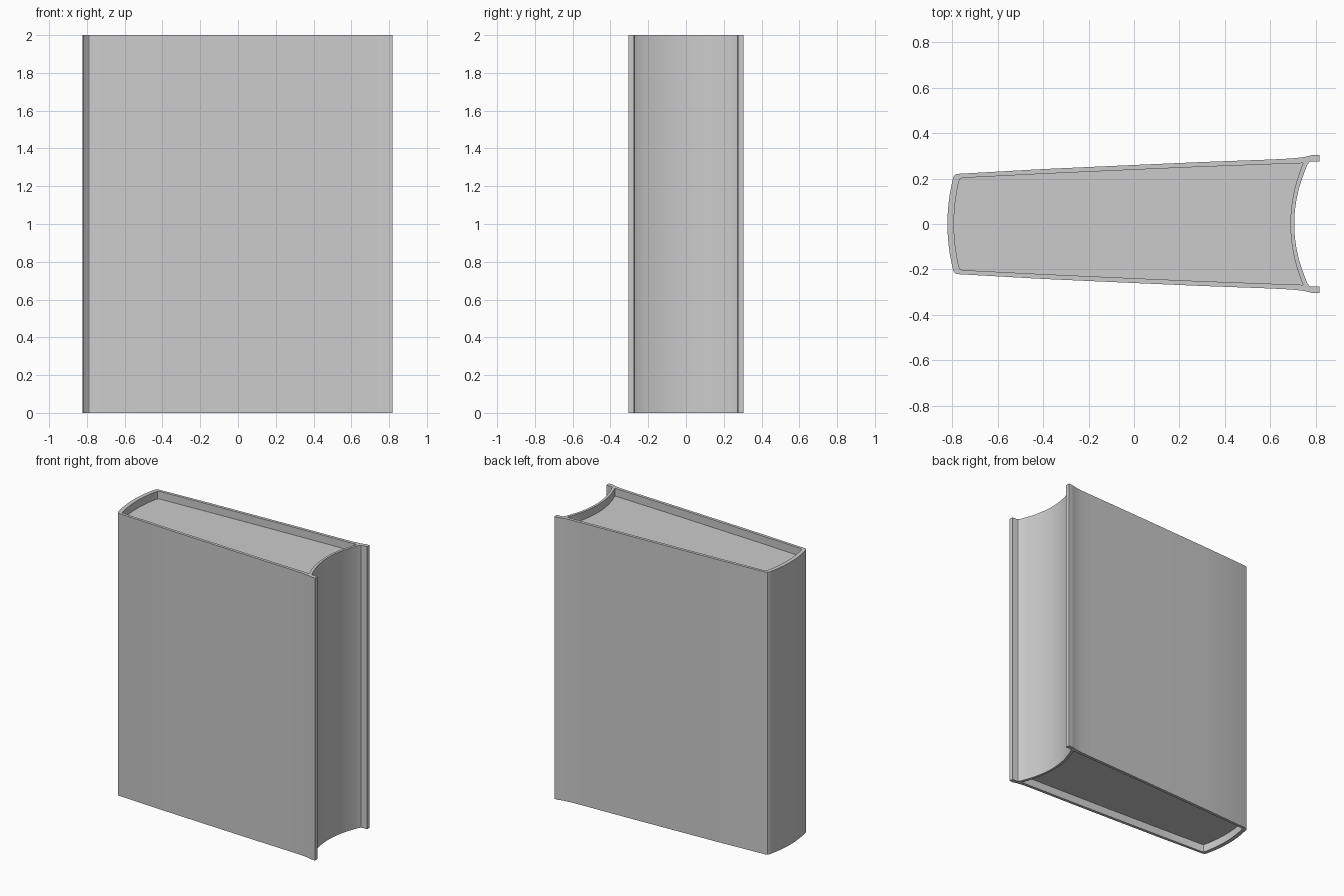
import bpy, bmesh

if "Cube" in bpy.data.objects:
    bpy.data.objects.remove(bpy.data.objects["Cube"])

HEIGHT = 2.0
RECESS = 0.055      # pages sit this far below the cover rim


def arc(x_mid, x_end, y_end, n=8):
    """Shallow curve from y = 0 out to (x_end, y_end), without the end point."""
    return [(x_mid + (x_end - x_mid) * (i / n) ** 2, y_end * i / n) for i in range(n)]


def mirrored(half):
    """Close a half outline (first and last points on y = 0) across the x axis."""
    return half + [(x, -y) for x, y in half[-2:0:-1]]


def loop(bm, points, z):
    verts = [bm.verts.new((x, y, z)) for x, y in points]
    edges = [bm.edges.new((verts[i - 1], verts[i])) for i in range(len(verts))]
    return verts, edges


def wall(bm, a, b):
    for i in range(len(a)):
        bm.faces.new((a[i - 1], a[i], b[i], b[i - 1]))


def finish(bm, name):
    mesh = bpy.data.meshes.new(name)
    bm.to_mesh(mesh)
    bm.free()
    ob = bpy.data.objects.new(name, mesh)
    bpy.context.collection.objects.link(ob)
    bpy.ops.object.select_all(action='DESELECT')
    ob.select_set(True)
    bpy.context.view_layer.objects.active = ob
    bpy.ops.object.shade_smooth_by_angle(angle=0.6)
    return ob


# Outer outline: rounded spine, tapering board, flared lip, hollow fore edge
outer = mirrored(
    arc(-0.822, -0.801, 0.185)
    + [(-0.801, 0.185), (-0.796, 0.206), (-0.789, 0.217), (-0.775, 0.221),
       (-0.4, 0.242), (0.0, 0.260), (0.3, 0.273), (0.6, 0.284), (0.7, 0.289),
       (0.75, 0.295), (0.775, 0.301), (0.79, 0.305), (0.818, 0.305),
       (0.818, 0.276), (0.785, 0.276), (0.772, 0.273), (0.764, 0.262)]
    + arc(0.706, 0.762, 0.255)[::-1])

# Inner outline: edge of the recessed pages
inner = mirrored(
    arc(-0.793, -0.772, 0.185)
    + [(-0.772, 0.185), (-0.768, 0.198), (-0.757, 0.203),
       (-0.4, 0.221), (0.0, 0.239), (0.3, 0.252), (0.6, 0.263), (0.745, 0.268)]
    + arc(0.689, 0.745, 0.268)[::-1])

# Cover: outside walls, rims at both ends and the recess walls
bm = bmesh.new()
outside = []
for z, floor in ((0.0, RECESS), (HEIGHT, HEIGHT - RECESS)):
    out_v, out_e = loop(bm, outer, z)
    in_v, in_e = loop(bm, inner, z)
    bmesh.ops.triangle_fill(bm, use_beauty=True, edges=out_e + in_e)
    floor_v, _ = loop(bm, inner, floor)
    wall(bm, in_v, floor_v)
    outside.append(out_v)
wall(bm, *outside)
bmesh.ops.recalc_face_normals(bm, faces=bm.faces[:])
finish(bm, "cover")

# Pages: the flat top and bottom of the page block, set into the cover
bm = bmesh.new()
for z, up in ((RECESS, -1), (HEIGHT - RECESS, 1)):
    verts, _ = loop(bm, inner, z)
    face = bm.faces.new(verts)
    face.normal_update()
    if face.normal.z * up < 0:
        face.normal_flip()
finish(bm, "pages")
